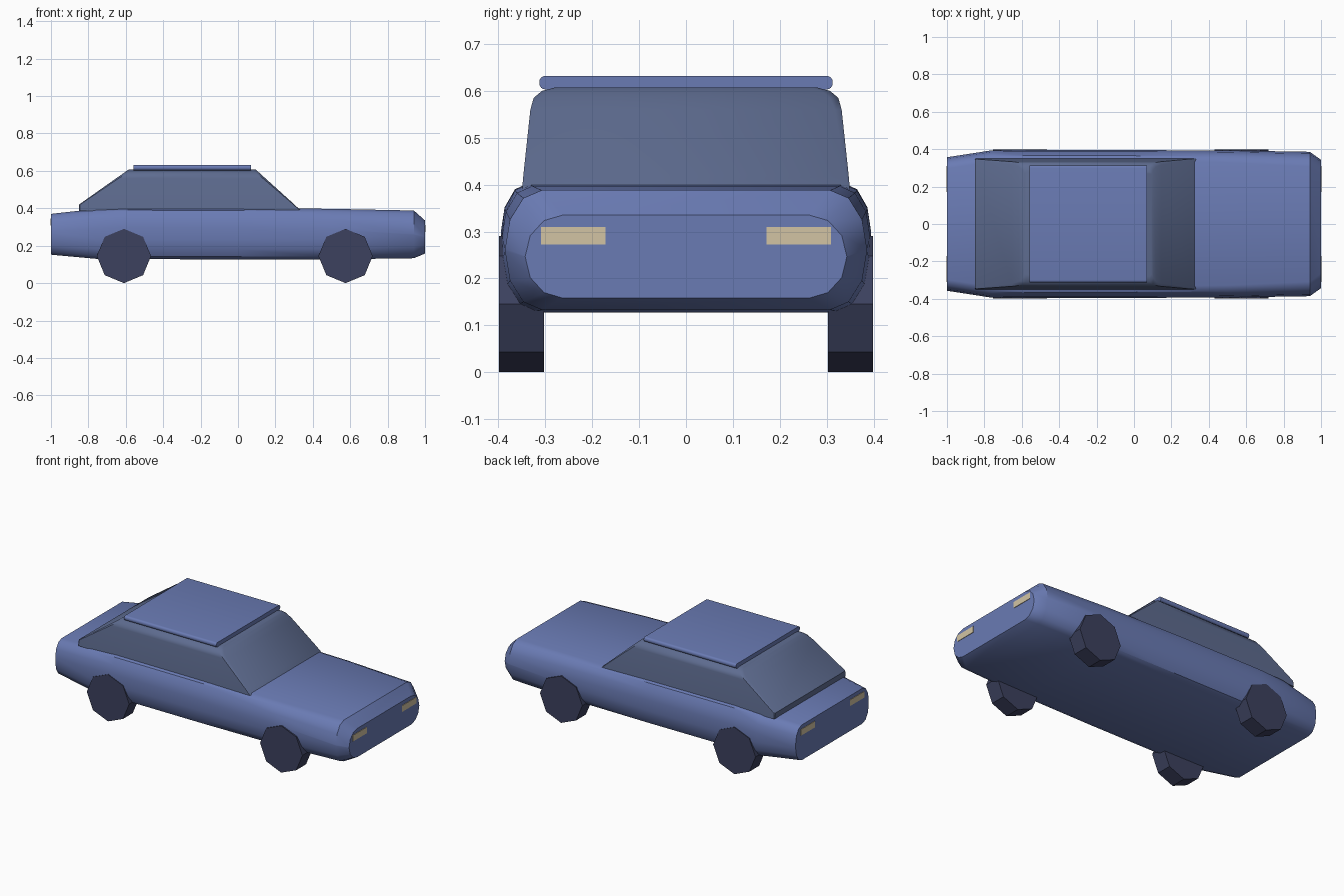
import bpy, bmesh, math
from mathutils import Matrix

cube = bpy.data.objects.get("Cube")
if cube:
    bpy.data.objects.remove(cube, do_unlink=True)


def srgb(hex_code):
    out = []
    for i in (0, 2, 4):
        c = int(hex_code[i:i + 2], 16) / 255
        out.append(c / 12.92 if c <= 0.04045 else ((c + 0.055) / 1.055) ** 2.4)
    return (*out, 1.0)


def material(name, hex_code):
    m = bpy.data.materials.new(name)
    m.use_nodes = True
    m.diffuse_color = srgb(hex_code)
    m.node_tree.nodes["Principled BSDF"].inputs["Base Color"].default_value = srgb(hex_code)
    return m


PAINT = material("blue paint", "6A7BB4")
GLASS = material("grey blue glass", "5E6C90")
RUBBER = material("dark rubber", "3C415E")
LAMP = material("cream lamp", "D2C4A4")


def finish(name, bm, mat, smooth=None):
    bmesh.ops.recalc_face_normals(bm, faces=bm.faces)
    mesh = bpy.data.meshes.new(name)
    bm.to_mesh(mesh)
    bm.free()
    mesh.materials.append(mat)
    ob = bpy.data.objects.new(name, mesh)
    bpy.context.collection.objects.link(ob)
    if smooth:
        bpy.ops.object.select_all(action='DESELECT')
        ob.select_set(True)
        bpy.context.view_layer.objects.active = ob
        bpy.ops.object.shade_smooth_by_angle(angle=math.radians(smooth))
    return ob


def loft(name, rings, mat, smooth=None):
    """Skin a closed solid over rings that share one point count."""
    bm = bmesh.new()
    loops = [[bm.verts.new(p) for p in ring] for ring in rings]
    n = len(loops[0])
    for a, b in zip(loops, loops[1:]):
        for i in range(n):
            j = (i + 1) % n
            bm.faces.new((a[i], a[j], b[j], b[i]))
    bm.faces.new(loops[0])
    bm.faces.new(loops[-1])
    return finish(name, bm, mat, smooth)


def box(name, x, y, z, mat, bevel=0):
    bm = bmesh.new()
    size = (x[1] - x[0], y[1] - y[0], z[1] - z[0])
    mid = (sum(x) / 2, sum(y) / 2, sum(z) / 2)
    bmesh.ops.create_cube(bm, size=1, matrix=Matrix.Translation(mid) @ Matrix.Diagonal((*size, 1)))
    if bevel:
        # round only the edges running front to back
        edges = [e for e in bm.edges if abs(e.verts[0].co.x - e.verts[1].co.x) > 0.1]
        bmesh.ops.bevel(bm, geom=edges, offset=bevel, segments=4, profile=0.5, affect='EDGES')
    return finish(name, bm, mat, 35 if bevel else None)


def body_section(x, w, zb, zt, rx, rz):
    """Rounded rectangle across the car with elliptical corners."""
    pts = []
    for k, (sy, top) in enumerate(((1, 1), (-1, 1), (-1, 0), (1, 0))):
        cz = zt - rz if top else zb + rz
        for s in range(4):
            a = math.radians(90 * k + 30 * s)
            pts.append((x, sy * (w - rx) + rx * math.cos(a), cz + rz * math.sin(a)))
    return pts


# Body shell, from tail to nose: x, half width, bottom, top, corner width, corner height
loft("body", [body_section(*s) for s in (
    (-1.00, 0.357, 0.152, 0.370, 0.060, 0.095),
    (-0.76, 0.394, 0.130, 0.397, 0.060, 0.105),
    (-0.58, 0.395, 0.128, 0.404, 0.060, 0.105),
    (0.00, 0.395, 0.127, 0.402, 0.060, 0.105),
    (0.50, 0.393, 0.127, 0.397, 0.065, 0.110),
    (0.94, 0.386, 0.133, 0.388, 0.078, 0.125),
    (1.00, 0.343, 0.158, 0.335, 0.080, 0.0875))], PAINT, 35)


def cabin_ring(z, x0, x1, w, c):
    """Rectangle with clipped corners for the soft pillars."""
    return [(x0 + c, -w, z), (x1 - c, -w, z), (x1, -w + c, z), (x1, w - c, z),
            (x1 - c, w, z), (x0 + c, w, z), (x0, w - c, z), (x0, -w + c, z)]


# Glass cabin
loft("cabin", [cabin_ring(*r) for r in (
    (0.385, -0.850, 0.338, 0.350, 0.004),
    (0.420, -0.850, 0.302, 0.347, 0.006),
    (0.560, -0.652, 0.147, 0.332, 0.014),
    (0.585, -0.616, 0.119, 0.325, 0.018),
    (0.600, -0.595, 0.103, 0.307, 0.018),
    (0.607, -0.585, 0.095, 0.280, 0.012))], GLASS, 35)

# Roof panel
box("roof_panel", (-0.56, 0.07), (-0.313, 0.313), (0.603, 0.632), PAINT, 0.013)

# Octagonal wheels and the four lamps, mirrored side to side
for side, s in (("left", 1), ("right", -1)):
    for end, x in (("front", 0.575), ("rear", -0.61)):
        bm = bmesh.new()
        bmesh.ops.create_cone(bm, cap_ends=True, segments=8, radius1=0.145, radius2=0.145, depth=0.096,
                              matrix=Matrix.Translation((x, s * 0.351, 0.145)) @ Matrix.Rotation(math.pi / 2, 4, 'X'))
        # turn the octagon so that a corner touches the ground
        low = min(v.co.z for v in bm.verts)
        if low > 0.005:
            bmesh.ops.rotate(bm, cent=(x, 0, 0.145), matrix=Matrix.Rotation(math.pi / 8, 3, 'Y'), verts=bm.verts)
        finish(f"{end}_wheel_{'y' if s > 0 else 'x'}_{side}".replace("_y_", "_").replace("_x_", "_"), bm, RUBBER)
    y = sorted((s * 0.172, s * 0.309))
    box(f"headlamp_{side}", (0.996, 1.003), y, (0.272, 0.310), LAMP)
    box(f"tail_lamp_{side}", (-1.003, -0.996), y, (0.308, 0.346), LAMP)
